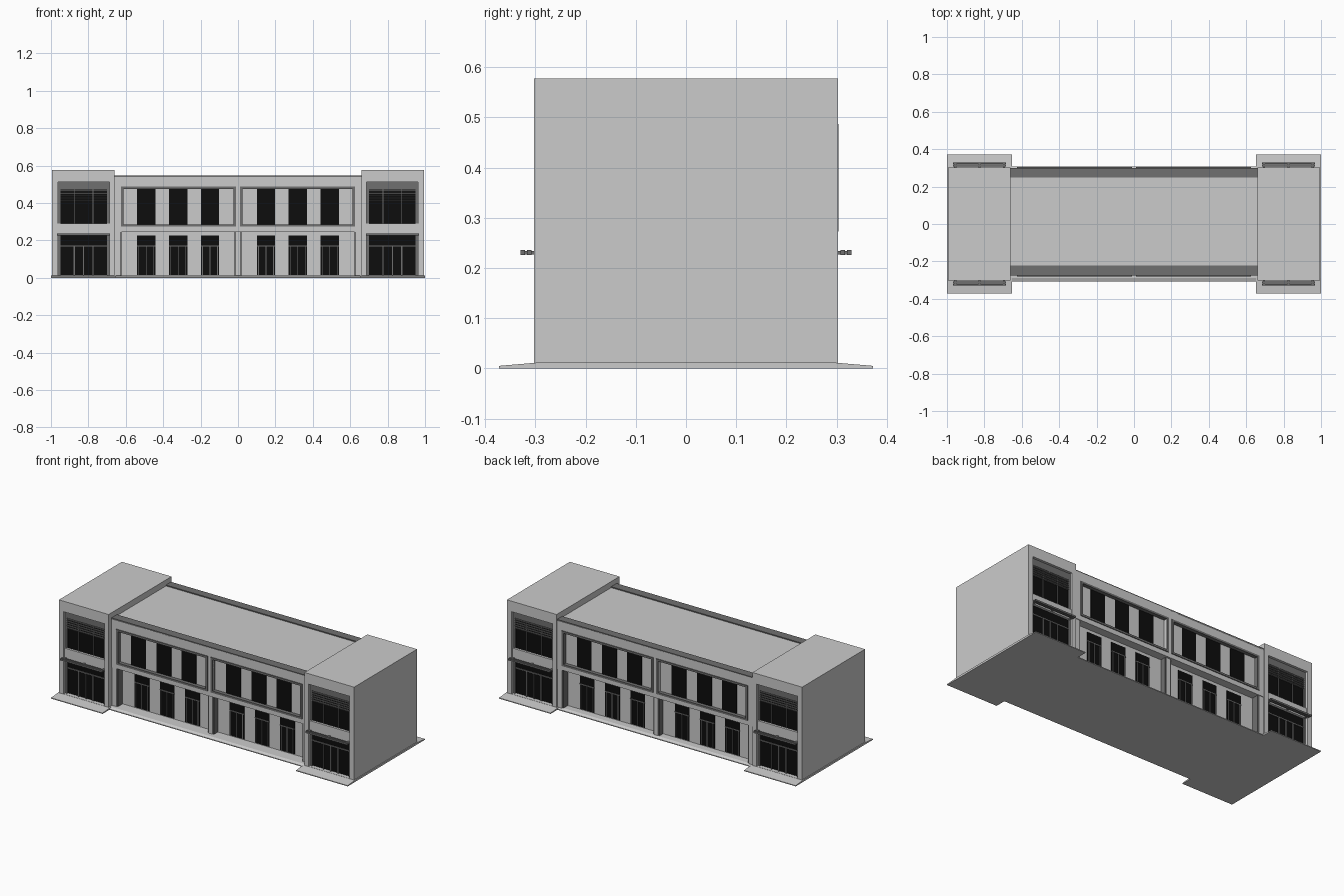
import bpy, bmesh
from mathutils import Matrix, Vector

if "Cube" in bpy.data.objects:
    bpy.data.objects.remove(bpy.data.objects["Cube"])


def material(name, v):
    m = bpy.data.materials.new(name)
    m.diffuse_color = (v, v, v, 1)
    m.use_nodes = True
    m.node_tree.nodes["Principled BSDF"].inputs["Base Color"].default_value = m.diffuse_color
    return m


GLASS = material("dark_glass", 0.004)
FRAME = material("dark_frame", 0.16)


def finish(name, bm, mat=None):
    bmesh.ops.recalc_face_normals(bm, faces=bm.faces)
    me = bpy.data.meshes.new(name)
    bm.to_mesh(me)
    bm.free()
    ob = bpy.data.objects.new(name, me)
    bpy.context.collection.objects.link(ob)
    if mat:
        me.materials.append(mat)
    return ob


def boxes(name, items, mat=None):
    """One object from boxes given as (x0, x1, y0, y1, z0, z1)."""
    bm = bmesh.new()
    for x0, x1, y0, y1, z0, z1 in items:
        size = Vector((abs(x1 - x0), abs(y1 - y0), abs(z1 - z0), 1))
        mid = Vector((x0 + x1, y0 + y1, z0 + z1)) / 2
        bmesh.ops.create_cube(bm, size=1, matrix=Matrix.Translation(mid) @ Matrix.Diagonal(size))
    return finish(name, bm, mat)


def cut(ob, items):
    """Cut recesses out of a solid and drop the cutter."""
    cutter = boxes("cutter", items)
    cutter.hide_render = True
    mod = ob.modifiers.new("recess", 'BOOLEAN')
    mod.operation, mod.solver, mod.object = 'DIFFERENCE', 'EXACT', cutter
    dg = bpy.context.evaluated_depsgraph_get()
    me = bpy.data.meshes.new_from_object(ob.evaluated_get(dg))
    ob.modifiers.clear()
    ob.data = me
    bpy.data.objects.remove(cutter)


def apron(name, x0, x1, edge):
    """Ground slab with gently sloped front and back edges."""
    prof = [(-edge, 0), (-edge, .005), (-.29, .012), (.29, .012), (edge, .005), (edge, 0)]
    bm = bmesh.new()
    f = bm.faces.new([bm.verts.new((x0, y, z)) for y, z in prof])
    r = bmesh.ops.extrude_face_region(bm, geom=[f])
    verts = [g for g in r["geom"] if isinstance(g, bmesh.types.BMVert)]
    bmesh.ops.translate(bm, verts=verts, vec=(x1 - x0, 0, 0))
    finish(name, bm)


SIDES = (-1, 1)
WIN = [m * c for m in SIDES for c in (.15, .32, .49)]   # middle window centres
WALL = {-1: .222, 1: .249}                               # ground floor wall depth
OVER = {-1: .275, 1: .299}                               # overhanging upper floor depth

# ground slab
apron("ground_slab_middle", -.652, .652, .307)
apron("ground_slab_left", -1, -.652, .372)
apron("ground_slab_right", .652, 1, .372)

# middle block: ground floor and overhanging upper floor with recessed bays
boxes("ground_floor", [(-.66, .66, -WALL[-1], WALL[1], .01, .25)])
upper = boxes("upper_floor", [(-.66, .66, -OVER[-1], OVER[1], .245, .54)])
cut(upper, [(m * .024, m * .613, s * (OVER[s] - .02), s * .4, .283, .477)
            for m in SIDES for s in SIDES])

# towers with a tall recessed opening front and back
for m, side in ((-1, "left"), (1, "right")):
    tower = boxes(side + "_tower", [(m * .66, m * .995, -.303, .303, .008, .577)])
    cut(tower, [(m * .688, m * .963, s * .278, s * .4, .012, .513) for s in SIDES])

for s, face in ((-1, "front"), (1, "back")):
    w, o = WALL[s], OVER[s]

    # dark roof edge strip
    boxes(face + "_roof_edge", [(-.66, .66, s * w, s * o, .535, .546)], FRAME)

    # projecting frames around the two upper bays
    rims = []
    for m in SIDES:
        a, b, y0, y1 = m * .011, m * .626, s * (o - .018), s * (o + .005)
        rims += [(a, b, y0, y1, .475, .487), (a, b, y0, y1, .273, .285),
                 (a, a + m * .013, y0, y1, .285, .475), (b - m * .013, b, y0, y1, .285, .475)]
    boxes(face + "_bay_frames", rims, FRAME)

    # upper windows
    boxes(face + "_upper_windows",
          [(c - .049, c + .049, s * (o - .025), s * (o - .017), .285, .475) for c in WIN], GLASS)

    # ground floor piers carrying the overhang
    boxes(face + "_piers", [(-.012, .012, s * w, s * (o - .012), .01, .245)]
          + [(m * .63, m * .66, s * w, s * (o - .004), .01, .245) for m in SIDES])
    boxes(face + "_pier_trim", [(m * .012, m * .02, s * w, s * (o - .015), .01, .245) for m in SIDES]
          + [(m * .622, m * .63, s * w, s * (o - .008), .01, .245) for m in SIDES], FRAME)

    # ground floor glazed doors and their bars
    boxes(face + "_lower_windows",
          [(c - .049, c + .049, s * (w - .01), s * (w + .003), .016, .226) for c in WIN], GLASS)
    bars = []
    for c in WIN:
        y0, y1 = s * w, s * (w + .006)
        bars.append((c - .049, c + .049, y0, y1, .166, .172))
        bars += [(c + d - .002, c + d + .002, y0, y1, .016, .166) for d in (-.04, .0, .04)]
    boxes(face + "_door_bars", bars, FRAME)

    # tower glazing, frames, louvres, spandrel and canopy
    glass, frame, spandrel, canopy = [], [], [], []
    for m in SIDES:
        a, b, mid = m * .688, m * .963, m * .8255
        glass += [(m * .70, m * .951, s * .27, s * .282, z0, z1)
                  for z0, z1 in ((.289, .475), (.014, .225))]
        # surround
        frame += [(a, b, s * .27, s * .288, .472, .513)]
        frame += [(e, e + d * m * .013, s * .27, s * .288, .012, .472)
                  for e, d in ((a, 1), (b, -1))]
        # louvres
        frame += [(m * .70, m * .951, s * .281, s * .291, .410 + i * .013, .416 + i * .013)
                  for i in range(5)]
        # mullions and door frame
        frame += [(mid + d - .002, mid + d + .002, s * .28, s * .286, .289, .472)
                  for d in (-.05, .05)]
        frame += [(mid + d - .003, mid + d + .003, s * .28, s * .287, .012, .168)
                  for d in (-.05, 0, .05)]
        frame += [(m * .70, m * .951, s * .28, s * .287, .166, .172)]
        spandrel.append((a, b, s * .27, s * .296, .226, .289))
        # slatted canopy
        canopy += [(m * .685, m * .968, s * y, s * (y + .009), .226, .236)
                   for y in (.308, .321)]
        canopy += [(mid + d - .006, mid + d + .006, s * .29, s * .328, .227, .234)
                   for d in (-.13, 0, .13)]
    boxes(face + "_tower_glass", glass, GLASS)
    boxes(face + "_tower_frames", frame, FRAME)
    boxes(face + "_tower_spandrels", spandrel)
    boxes(face + "_tower_canopies", canopy, FRAME)
